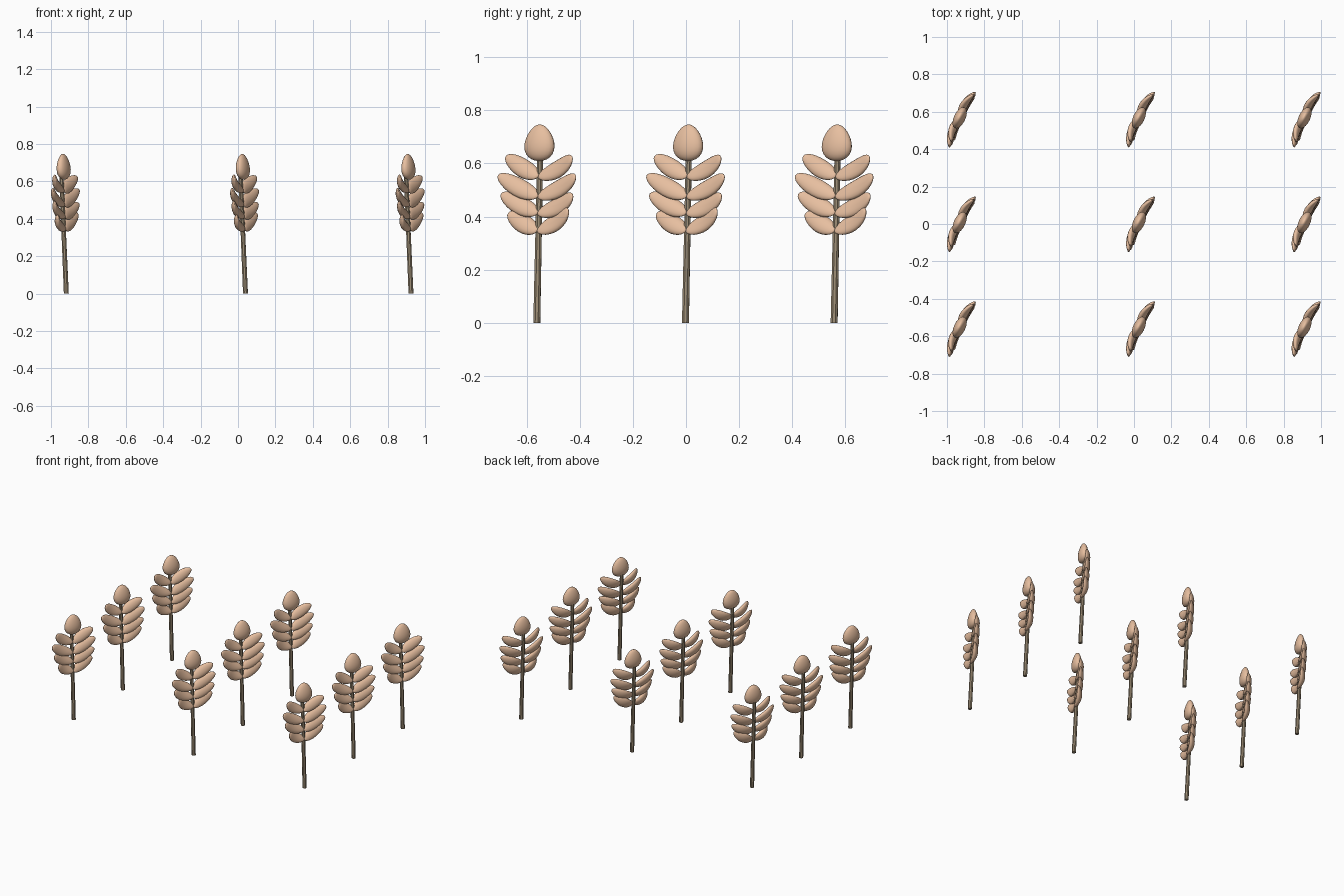
import bpy, bmesh
from math import pi, radians, sin
from mathutils import Vector, Matrix

if "Cube" in bpy.data.objects:
    bpy.data.objects.remove(bpy.data.objects["Cube"])

LEAN = 0.0466  # backward shift per unit of height


def material(name, rgb):
    m = bpy.data.materials.new(name)
    m.diffuse_color = (*rgb, 1)
    m.use_nodes = True
    m.node_tree.nodes["Principled BSDF"].inputs["Base Color"].default_value = m.diffuse_color
    return m


grain_mat = material("grain", (0.80, 0.52, 0.35))
stalk_mat = material("stalk", (0.34, 0.27, 0.18))


def finish(bm, name, mat):
    # everything leans back along with the stem
    for v in bm.verts:
        v.co.y += LEAN * v.co.z
    bmesh.ops.recalc_face_normals(bm, faces=bm.faces)
    me = bpy.data.meshes.new(name)
    bm.to_mesh(me)
    bm.free()
    me.materials.append(mat)
    me.shade_smooth()
    return me


def add_grain(bm, inner_z, tip_u, tip_z):
    # flattened, forward-cupped kernel running from the stem out to its tip
    start, tip = Vector((0, 0, inner_z)), Vector((tip_u, 0, tip_z))
    axis = tip - start
    d = axis.normalized()
    side = Vector((-d.z, 0, d.x))
    if side.z < 0:
        side = -side
    ball = bmesh.ops.create_uvsphere(bm, u_segments=16, v_segments=12, radius=1)
    for v in ball["verts"]:
        a, b, c = v.co
        t = (c + 1) / 2
        w = 0.034 * a
        front = 0.012 - 0.055 * t + 0.068 * t * t
        p = start + axis * t + side * (w - 0.008 * sin(pi * t))
        p.y = -front + 0.019 * b + 0.25 * w
        v.co = p


# four pairs of kernels: root height, left tip (u, z), right tip (u, z)
PAIRS = [(0.345, -0.117, 0.413, 0.134, 0.428),
         (0.412, -0.148, 0.486, 0.152, 0.482),
         (0.475, -0.162, 0.556, 0.162, 0.555),
         (0.550, -0.131, 0.628, 0.146, 0.625)]
bm = bmesh.new()
for root, lu, lz, ru, rz in PAIRS:
    add_grain(bm, root, lu, lz)
    add_grain(bm, root - 0.003, ru, rz)
grains = finish(bm, "grains", grain_mat)

# egg-shaped top kernel
bm = bmesh.new()
bmesh.ops.create_uvsphere(bm, u_segments=20, v_segments=14, radius=1)
for v in bm.verts:
    a, b, c = v.co
    taper = 1 - 0.22 * c
    v.co = (0.003 + 0.060 * a * taper, -0.014 + 0.030 * b * taper, 0.678 + 0.069 * c)
top = finish(bm, "top_grain", grain_mat)

# straight stalk
bm = bmesh.new()
bmesh.ops.create_cone(bm, cap_ends=True, segments=8, radius1=0.014, radius2=0.012,
                      depth=0.64, matrix=Matrix.Translation((0, 0, 0.32)))
stalk = finish(bm, "stalk", stalk_mat)
stalk.set_sharp_from_angle(angle=radians(30))

# three by three field of identical plants
for i, x in enumerate((-0.918, 0.04, 0.925)):
    for j, y in enumerate((-0.562, -0.002, 0.558)):
        for me in (stalk, grains, top):
            ob = bpy.data.objects.new(f"{me.name}_{i}{j}", me)
            ob.location = (x, y, 0)
            ob.rotation_euler.z = radians(64.7)
            bpy.context.collection.objects.link(ob)
